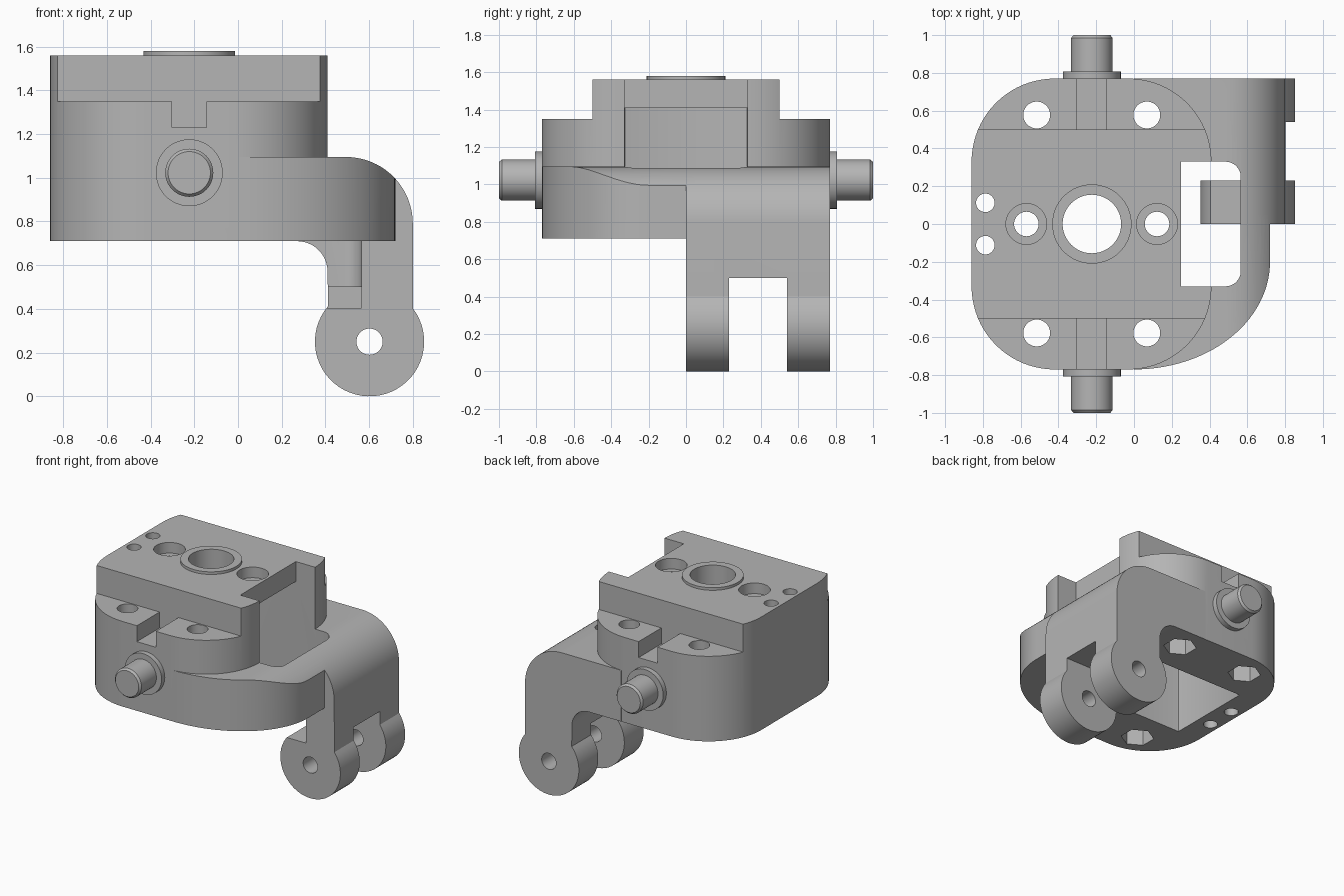
import bpy, bmesh, math
from mathutils import Vector

if "Cube" in bpy.data.objects:
    bpy.data.objects.remove(bpy.data.objects["Cube"], do_unlink=True)

grey = bpy.data.materials.new("machined grey")
grey.use_nodes = True
grey.diffuse_color = (0.46, 0.46, 0.46, 1)
grey.node_tree.nodes["Principled BSDF"].inputs["Base Color"].default_value = (0.46, 0.46, 0.46, 1)


def finish(bm, name):
    bmesh.ops.recalc_face_normals(bm, faces=bm.faces)
    mesh = bpy.data.meshes.new(name)
    bm.to_mesh(mesh)
    bm.free()
    mesh.materials.append(grey)
    obj = bpy.data.objects.new(name, mesh)
    bpy.context.collection.objects.link(obj)
    return obj


def prism(name, outline, low, high, axis="z"):
    """Extrude an (x, y) outline along z, or an (x, z) outline along y."""
    bm = bmesh.new()
    at = (lambda p: (p[0], p[1], low)) if axis == "z" else (lambda p: (p[0], low, p[1]))
    face = bm.faces.new([bm.verts.new(at(p)) for p in outline])
    new = bmesh.ops.extrude_face_region(bm, geom=[face])["geom"]
    shift = Vector((0, 0, high - low)) if axis == "z" else Vector((0, high - low, 0))
    bmesh.ops.translate(bm, vec=shift, verts=[v for v in new if isinstance(v, bmesh.types.BMVert)])
    return finish(bm, name)


def arc(cx, cy, rx, ry, start, end, steps=16):
    angles = [math.radians(start + (end - start) * i / steps) for i in range(steps + 1)]
    return [(cx + rx * math.cos(a), cy + ry * math.sin(a)) for a in angles]


def circle(cx, cy, r, sides=48, start=0):
    return arc(cx, cy, r, r, start, start + 360, sides)[:-1]


def rect(x0, x1, y0, y1):
    return [(x0, y0), (x1, y0), (x1, y1), (x0, y1)]


def rounded(x0, x1, y0, y1, r, steps=16):
    return (arc(x1 - r, y1 - r, r, r, 0, 90, steps) + arc(x0 + r, y1 - r, r, r, 90, 180, steps)
            + arc(x0 + r, y0 + r, r, r, 180, 270, steps) + arc(x1 - r, y0 + r, r, r, 270, 360, steps))


def combine(target, tool, operation):
    mod = target.modifiers.new("combine", "BOOLEAN")
    mod.operation, mod.object, mod.solver = operation, tool, "EXACT"
    bpy.context.view_layer.objects.active = target
    bpy.ops.object.modifier_apply(modifier=mod.name)
    bpy.data.objects.remove(tool, do_unlink=True)


BOTTOM, SHELF, STEP, TOP = 0.71, 1.095, 1.35, 1.56
CX = -0.223

# Main block with large rounded corners and a raised collar
body = prism("pivot_body", rounded(-0.86, 0.41, -0.77, 0.77, 0.44, 20), BOTTOM, TOP)
combine(body, prism("collar", circle(CX, 0, 0.21, 64), TOP - 0.1, 1.58), "UNION")

# Stepped shoulders with a key groove on both sides
for low, high in ((-0.9, -0.5), (0.5, 0.9)):
    combine(body, prism("step_cut", rect(-1, 1, low, high), STEP, 1.7), "DIFFERENCE")
    combine(body, prism("groove_cut", rect(-0.302, -0.145, low, high), 1.23, 1.5), "DIFFERENCE")

# Front half of the side bracket, following a sweeping plan curve
shoulder = arc(0.495, 0.79, 0.305, 0.305, 0, 90, 20)
front = prism("bracket_front", [(0, BOTTOM), (0.8, BOTTOM)] + shoulder + [(0, SHELF)], -0.8, 0.1, "y")
plan = arc(0, -0.2, 0.72, 0.57, 270, 360, 28) + [(0.72, 0.05), (0, 0.05)]
combine(front, prism("plan_cut", plan, 0.5, 1.3), "INTERSECT")

# Back half of the bracket with the hanging arm and round clevis end
right_end, left_end = math.degrees(math.asin(0.6)), math.degrees(math.acos(-0.76))
lug = arc(0.602, 0.25, 0.25, 0.25, right_end, left_end - 360, 40)
inner = arc(0.27, 0.57, 0.14, 0.14, 0, 90, 12)
arm = prism("bracket_arm", [(0, SHELF)] + shoulder[::-1] + lug + inner + [(0, BOTTOM)], 0, 0.77, "y")
combine(arm, prism("clevis_gap", rect(0.2, 1, -0.1, 0.5), 0.23, 0.54, "y"), "DIFFERENCE")
combine(arm, prism("clevis_bore", circle(0.602, 0.25, 0.06), -0.1, 0.9, "y"), "DIFFERENCE")
combine(body, front, "UNION")
combine(body, arm, "UNION")

# Side window and the pocket under the top plate
window = [(0.25, 0.33), (0.25, -0.33)] + arc(0.485, -0.25, 0.08, 0.08, 270, 360, 8) \
    + arc(0.485, 0.25, 0.08, 0.08, 0, 90, 8)
combine(body, prism("window_cut", window, 0.405, 1.8), "DIFFERENCE")
combine(body, prism("pocket_cut", rounded(-0.68, 0.27, -0.33, 0.33, 0.01, 2), 0.6, 1.41), "DIFFERENCE")

# Bores: centre, counterbored pair, corner bolts with hex pockets, small pair
bores = [(CX, 0, 0.155)]
for x in (-0.57, 0.122):
    bores.append((x, 0, 0.065))
    combine(body, prism("counterbore", circle(x, 0, 0.108), 1.48, 1.7), "DIFFERENCE")
for side in (-1, 1):
    bores.append((-0.787, 0.112 * side, 0.049))
    for x in (-0.515, 0.068):
        bores.append((x, 0.577 * side, 0.071))
        combine(body, prism("hex_pocket", circle(x, 0.577 * side, 0.115, 6, 30), 0.6, 0.95), "DIFFERENCE")
for x, y, r in bores:
    combine(body, prism("bore", circle(x, y, r), 0.5, 1.8), "DIFFERENCE")

# Flanged trunnion pins, turned from a half profile
parts = [body]
pin_profile = [(0, 0.65), (0.153, 0.65), (0.153, 0.808), (0.11, 0.808), (0.11, 0.985), (0.097, 1.0), (0, 1.0)]
for side, name in ((-1, "front_pin"), (1, "back_pin")):
    bm = bmesh.new()
    verts = [bm.verts.new((CX + r, y * side, 1.023)) for r, y in pin_profile]
    edges = [bm.edges.new(pair) for pair in zip(verts, verts[1:])]
    bmesh.ops.spin(bm, geom=verts + edges, cent=(CX, 0, 1.023), axis=(0, 1, 0),
                   angle=math.tau, steps=48)
    bmesh.ops.remove_doubles(bm, verts=bm.verts, dist=0.0005)
    parts.append(finish(bm, name))

# Smooth the curved walls and keep edges sharp
bpy.ops.object.select_all(action="DESELECT")
for obj in parts:
    obj.select_set(True)
bpy.context.view_layer.objects.active = body
bpy.ops.object.shade_smooth_by_angle(angle=math.radians(30))
